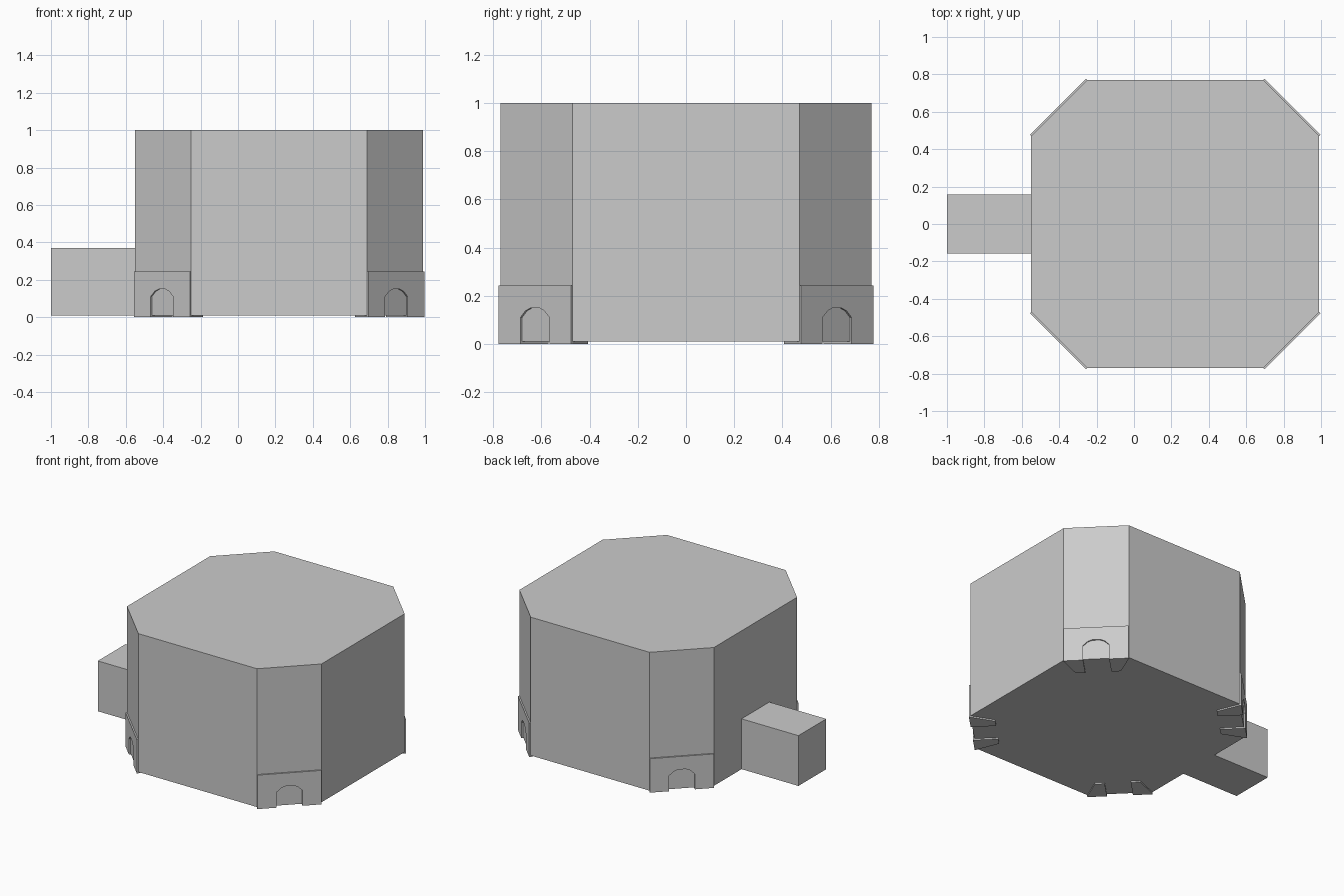
import bpy, bmesh, math
from mathutils import Vector, Matrix

if "Cube" in bpy.data.objects:
    bpy.data.objects.remove(bpy.data.objects["Cube"])

CX = 0.22            # body centre in x
HALF, CUT = 0.77, 0.47
FACE = (HALF + CUT) / math.sqrt(2)   # distance of the corner faces from centre
OUT = FACE + 0.01                    # outer face of the brackets
FLOOR = 0.01


def prism(bm, pts, offset):
    """Extrude a flat outline of 3D points along offset."""
    offset = Vector(offset)
    a = [bm.verts.new(p) for p in pts]
    b = [bm.verts.new(Vector(p) + offset) for p in pts]
    bm.faces.new(a)
    bm.faces.new(b[::-1])
    n = len(pts)
    for i in range(n):
        bm.faces.new((a[i], b[i], b[(i + 1) % n], a[(i + 1) % n]))


def finish(name, bm, matrix=Matrix()):
    bmesh.ops.recalc_face_normals(bm, faces=bm.faces[:])
    bm.transform(matrix)
    mesh = bpy.data.meshes.new(name)
    bm.to_mesh(mesh)
    bm.free()
    obj = bpy.data.objects.new(name, mesh)
    bpy.context.collection.objects.link(obj)


# Eight-sided main body
bm = bmesh.new()
outline = [(HALF, -CUT), (HALF, CUT), (CUT, HALF), (-CUT, HALF),
           (-HALF, CUT), (-HALF, -CUT), (-CUT, -HALF), (CUT, -HALF)]
prism(bm, [(CX + x, y, FLOOR) for x, y in outline], (0, 0, 1 - FLOOR))
finish("body", bm)

# Block projecting from the left side
bm = bmesh.new()
prism(bm, [(-1, -0.157, FLOOR), (-0.55, -0.157, FLOOR),
           (-0.55, 0.157, FLOOR), (-1, 0.157, FLOOR)], (0, 0, 0.36))
finish("side_block", bm)

# Corner brackets: upright plate with arched opening, two tabs underneath
half_plate = [(0.212, 0), (0.212, 0.243)]
half_arch = [(0.085, 0), (0.085, 0.11), (0.055, 0.138), (0.025, 0.15)]
for k in range(4):
    bm = bmesh.new()
    plate = (half_plate + [(-u, z) for u, z in reversed(half_plate)]
             + [(-u, z) for u, z in half_arch] + half_arch[::-1])
    prism(bm, [(FACE, u, z) for u, z in plate], (OUT - FACE, 0, 0))
    for s in (1, -1):
        tab = [(FACE, 0.212), (FACE, 0.085), (FACE - 0.155, 0.085), (FACE - 0.155, 0.147)]
        prism(bm, [(d, s * u, 0) for d, u in tab], (0, 0, FLOOR))
    turn = Matrix.Rotation(math.radians(45 + 90 * k), 4, 'Z')
    finish(f"corner_bracket_{k + 1}", bm, Matrix.Translation((CX, 0, 0)) @ turn)
